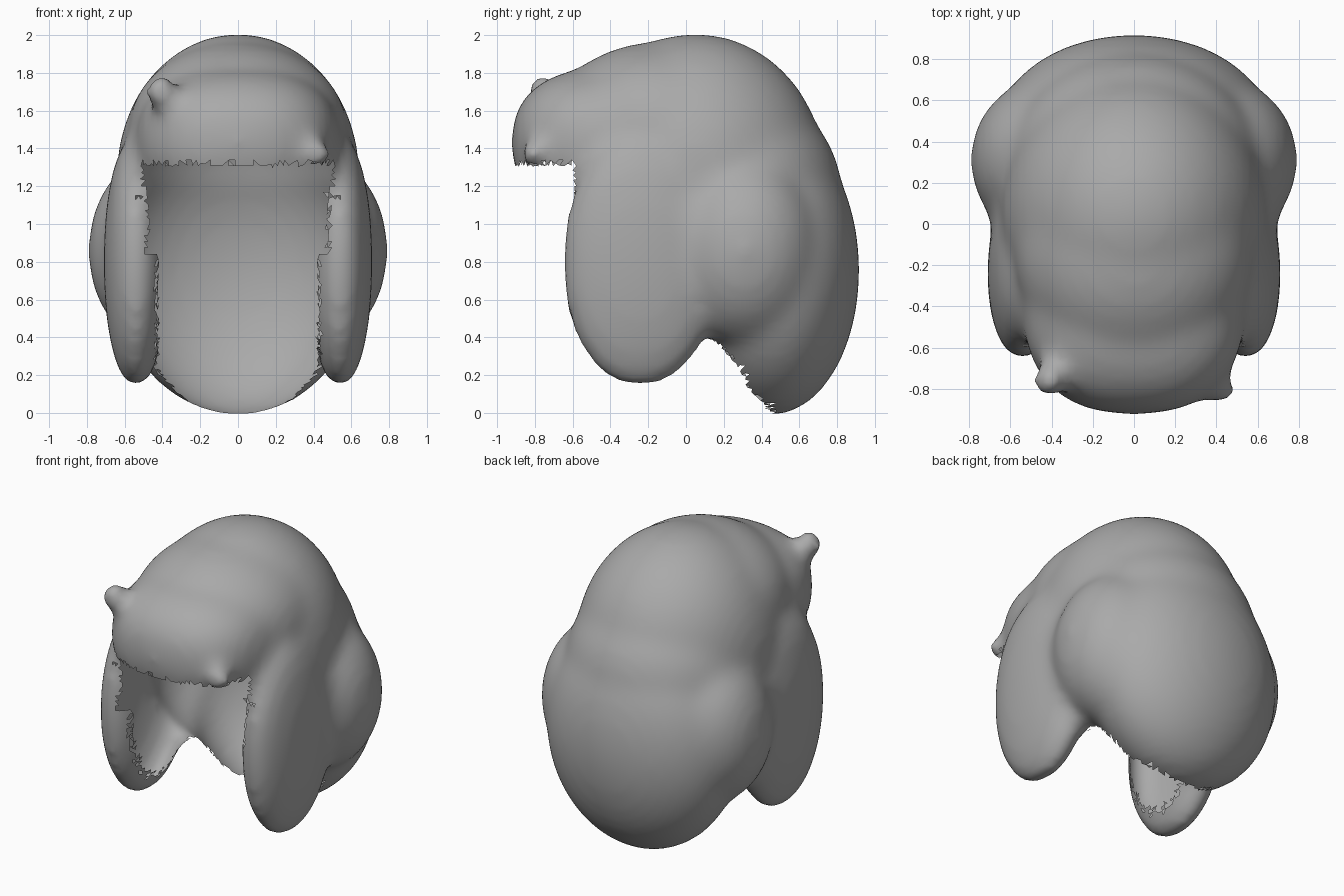
import bpy, bmesh, math, random
from mathutils import Vector

random.seed(4)
cube = bpy.data.objects.get("Cube")
if cube:
    bpy.data.objects.remove(cube, do_unlink=True)

grey = bpy.data.materials.new("soft grey")
grey.use_nodes = True
colour = (0.4, 0.4, 0.4, 1)
grey.diffuse_color = colour
grey.node_tree.nodes["Principled BSDF"].inputs["Base Color"].default_value = colour

bm = bmesh.new()


def lump(centre, radii, power=2.0):
    """Add a rounded lump; a higher power makes it boxier."""
    made = bmesh.ops.create_icosphere(bm, subdivisions=4, radius=1)
    for v in made["verts"]:
        size = sum(abs(c) ** power for c in v.co) ** (1 / power)
        v.co = Vector([m + r * c / size for m, r, c in zip(centre, radii, v.co)])


# Crown, brim and back of the hood, with lumps that ease one into the next
lump((0, 0.05, 1.26), (0.645, 0.69, 0.75))
lump((0, -0.14, 1.5), (0.58, 0.6, 0.465))
lump((0, -0.4, 1.43), (0.54, 0.525, 0.4), 2.4)
lump((0, 0.25, 1.15), (0.63, 0.58, 0.58))
lump((0, 0.455, 0.755), (0.67, 0.465, 0.77))

# Side bulges, hanging flaps and the web between them
for side in (-1, 1):
    lump((side * 0.42, 0.31, 0.86), (0.375, 0.4, 0.51))
    lump((side * 0.45, 0.06, 0.88), (0.25, 0.38, 0.48))
    lump((side * 0.54, -0.24, 0.8), (0.172, 0.42, 0.67), 2.1)

# Uneven little points on the brim
lump((-0.41, -0.76, 1.7), (0.09, 0.09, 0.1))
lump((0.42, -0.81, 1.37), (0.08, 0.07, 0.08))

mesh = bpy.data.meshes.new("hood")
bm.to_mesh(mesh)
bm.free()
hood = bpy.data.objects.new("hood", mesh)
bpy.context.collection.objects.link(hood)

# Fuse the lumps into one smooth skin
fuse = hood.modifiers.new("fuse", "REMESH")
fuse.mode = "VOXEL"
fuse.voxel_size = 0.033
soften = hood.modifiers.new("soften", "SMOOTH")
soften.factor = 0.5
soften.iterations = 28
fused = bpy.data.meshes.new_from_object(
    hood.evaluated_get(bpy.context.evaluated_depsgraph_get()))
hood.modifiers.clear()
hood.data = fused


# Open the face and underside with a ragged edge
def is_open(p):
    edge = random.uniform(-0.014, 0.014)
    if p.z > 1.32 + edge:
        return False
    half_width = 0.48 if p.z > 0.85 else 0.43
    if p.y > 0:
        lobe = 1 - ((p.z - 0.755) / 0.77) ** 2
        half_width = min(half_width, 0.58 * math.sqrt(max(lobe, 0)))
    face = abs(p.x) < half_width + edge and p.y < 0.45 + edge
    brim_side = p.z > 1.14 and p.y < -0.59 and abs(p.x) < 0.54
    arch = p.y > 0.1 and p.y + p.z < 0.47 + edge
    return face or brim_side or arch


bm = bmesh.new()
bm.from_mesh(fused)
bmesh.ops.triangulate(bm, faces=bm.faces[:])
holes = [f for f in bm.faces if is_open(f.calc_center_median())]
bmesh.ops.delete(bm, geom=holes, context="FACES")
for f in bm.faces:
    f.smooth = True
bm.to_mesh(fused)
bm.free()
fused.materials.clear()
fused.materials.append(grey)
